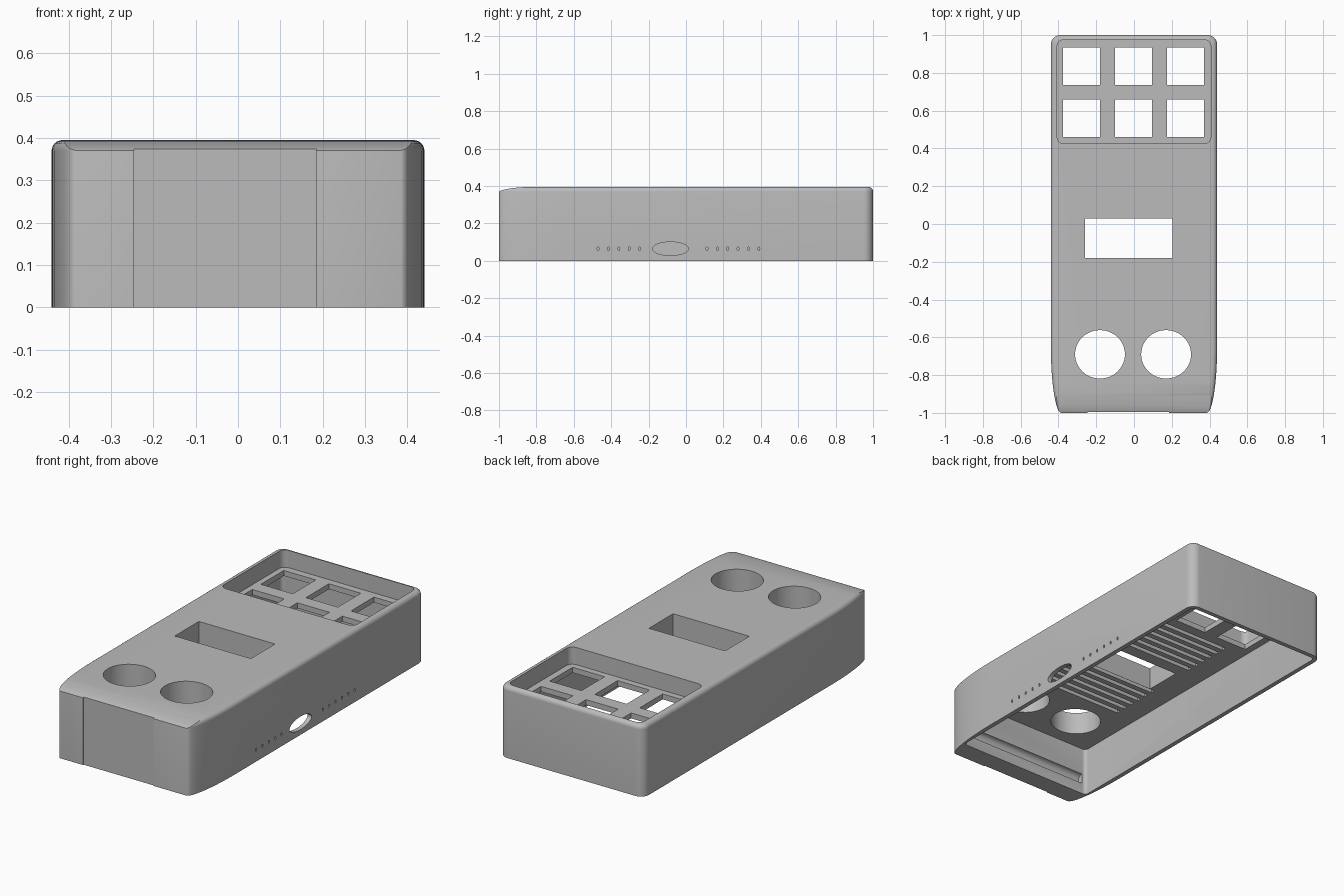
import bpy, bmesh, math
from mathutils import Vector

if "Cube" in bpy.data.objects:
    bpy.data.objects.remove(bpy.data.objects["Cube"], do_unlink=True)

grey = bpy.data.materials.new("shell_grey")
grey.use_nodes = True
grey.diffuse_color = (0.5, 0.5, 0.5, 1)
grey.node_tree.nodes["Principled BSDF"].inputs["Base Color"].default_value = (0.5, 0.5, 0.5, 1)


def add_prism(bm, pts, lo, hi, axis="z"):
    """Extrude a 2D outline along an axis; outline is (x,y), (y,z) for x, or (x,z) for y."""
    place = {"z": lambda p, h: (p[0], p[1], h),
             "x": lambda p, h: (h, p[0], p[1]),
             "y": lambda p, h: (p[0], h, p[1])}[axis]
    a = [bm.verts.new(place(p, lo)) for p in pts]
    b = [bm.verts.new(place(p, hi)) for p in pts]
    bm.faces.new(a)
    bm.faces.new(b)
    for i in range(len(pts)):
        j = (i + 1) % len(pts)
        bm.faces.new((a[i], a[j], b[j], b[i]))


def rect(x0, x1, y0, y1):
    return [(x0, y0), (x1, y0), (x1, y1), (x0, y1)]


def ellipse(cx, cy, rx, ry, n=48):
    return [(cx + rx * math.cos(i * math.tau / n), cy + ry * math.sin(i * math.tau / n))
            for i in range(n)]


def round_rect(x0, x1, y0, y1, r, n=6):
    pts = []
    for k, (cx, cy) in enumerate(rect(x0 + r, x1 - r, y0 + r, y1 - r)):
        for i in range(n + 1):
            t = math.pi * (1 + k / 2) + math.pi / 2 * i / n
            pts.append((cx + r * math.cos(t), cy + r * math.sin(t)))
    return pts


def make(name, bm):
    bmesh.ops.recalc_face_normals(bm, faces=bm.faces)
    me = bpy.data.meshes.new(name)
    bm.to_mesh(me)
    bm.free()
    ob = bpy.data.objects.new(name, me)
    bpy.context.collection.objects.link(ob)
    me.materials.append(grey)
    return ob


def boolean(target, bm, op="DIFFERENCE"):
    """Combine the target with a temporary helper solid and bake the result."""
    helper = make("cutter", bm)
    helper.hide_render = True
    mod = target.modifiers.new("cut", "BOOLEAN")
    mod.operation, mod.object, mod.solver = op, helper, "EXACT"
    dg = bpy.context.evaluated_depsgraph_get()
    baked = bpy.data.meshes.new_from_object(target.evaluated_get(dg))
    target.modifiers.clear()
    target.data = baked
    bpy.data.objects.remove(helper, do_unlink=True)


# Outer plan: rounded back corners, gently tapering sides towards the front
W, H, R = 0.44, 0.395, 0.025
half = [(0.385, -1.0)]
for i in range(1, 13):
    t = math.pi / 2 * i / 12
    half.append((0.385 + 0.055 * math.sin(t), -0.65 - 0.35 * math.cos(t)))
for i in range(9):
    t = math.pi / 2 * i / 8
    half.append((W - 0.05 + 0.05 * math.cos(t), 0.95 + 0.05 * math.sin(t)))
plan = half + [(-x, y) for x, y in reversed(half)]


def inset(pts, d):
    """Move each outline point inwards along its mean edge normal."""
    out = []
    for i, p in enumerate(pts):
        p = Vector(p)
        e1 = (p - Vector(pts[i - 1])).normalized()
        e2 = (Vector(pts[(i + 1) % len(pts)]) - p).normalized()
        n1, n2 = Vector((-e1.y, e1.x)), Vector((-e2.y, e2.x))
        out.append(tuple(p + (n1 + n2) * d / (1 + n1.dot(n2))))
    return out


# Shell body: straight walls with a rounded top edge
bm = bmesh.new()
levels = [(0, 0)] + [(R * (1 - math.cos(a)), H - R + R * math.sin(a))
                     for a in (math.pi / 2 * i / 6 for i in range(7))]
rings = [[bm.verts.new((x, y, z)) for x, y in inset(plan, d)] for d, z in levels]
for a, b in zip(rings, rings[1:]):
    for i in range(len(a)):
        j = (i + 1) % len(a)
        bm.faces.new((a[i], a[j], b[j], b[i]))
bm.faces.new(rings[0])
bm.faces.new(rings[-1])
shell = make("enclosure_shell", bm)

# Soft downward curve of the top at the front
bm = bmesh.new()
slope = [(-0.82 - 0.19 * math.sin(t), H - 0.035 + 0.035 * math.cos(t))
         for t in (math.pi / 2 * i / 12 for i in range(13))]
slope[0] = (-0.82, H + 0.0005)
add_prism(bm, slope + [(-1.01, -0.1), (1.1, -0.1), (1.1, H + 0.0005)], -0.6, 0.6, "x")
boolean(shell, bm, "INTERSECT")

# Open underside
bm = bmesh.new()
add_prism(bm, round_rect(-0.415, 0.415, -0.89, 0.975, 0.02), -0.1, 0.27)
boolean(shell, bm)

# Sunken keypad tray at the back
bm = bmesh.new()
add_prism(bm, round_rect(-0.407, 0.407, 0.425, 0.975, 0.035), 0.3, 0.6)
boolean(shell, bm)

# Key windows, display window and knob holes through the top
bm = bmesh.new()
for x in (-0.375, -0.1, 0.175):
    for y in (0.46, 0.735):
        add_prism(bm, rect(x, x + 0.195, y, y + 0.2), 0.2, 0.6)
add_prism(bm, rect(-0.26, 0.205, -0.18, 0.03), 0.2, 0.6)
for x in (-0.18, 0.17):
    add_prism(bm, ellipse(x, -0.69, 0.132, 0.128, 64), 0.2, 0.6)
boolean(shell, bm)

# Two banks of grooves under the top, with matching pinholes in the left wall
grooves, ports = bmesh.new(), bmesh.new()
for start in (-0.47, 0.112):
    for i in range(6):
        y = start + 0.0555 * i
        add_prism(grooves, rect(-0.29, 0.27, y - 0.012, y + 0.012), 0.2, 0.295)
        if abs(y + 0.085) > 0.11:
            add_prism(ports, ellipse(y, 0.065, 0.005, 0.01, 12), 0.35, 0.6, "x")
boolean(shell, grooves)

# Oval cable port in the left wall
add_prism(ports, ellipse(-0.083, 0.065, 0.096, 0.036), 0.35, 0.6, "x")
boolean(shell, ports)

# Shallow front panel and the inner rounded channel behind it
bm = bmesh.new()
add_prism(bm, rect(-0.245, 0.185, -0.1, 0.5), -1.1, -0.995, "y")
add_prism(bm, ellipse(-0.89, 0.09, 0.028, 0.028, 24), -0.39, 0.39, "x")
boolean(shell, bm)

# Smooth rounded areas while keeping edges sharp
bpy.ops.object.select_all(action="DESELECT")
shell.select_set(True)
bpy.context.view_layer.objects.active = shell
bpy.ops.object.shade_smooth_by_angle(angle=math.radians(30))
